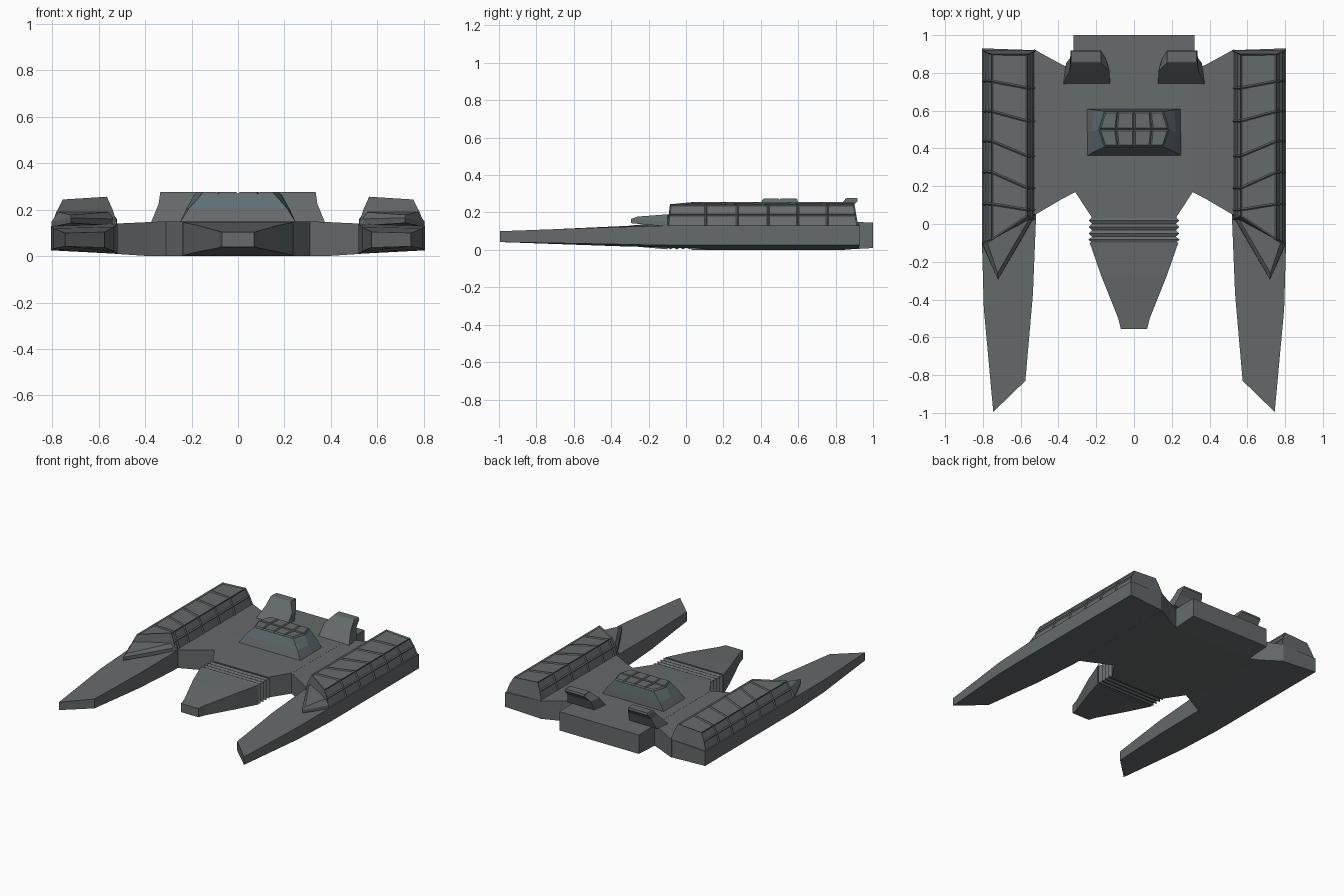
import bpy, bmesh

if "Cube" in bpy.data.objects:
    bpy.data.objects.remove(bpy.data.objects["Cube"])


def material(name, rgb):
    m = bpy.data.materials.new(name)
    m.diffuse_color = (*rgb, 1)
    m.use_nodes = True
    m.node_tree.nodes["Principled BSDF"].inputs["Base Color"].default_value = m.diffuse_color
    return m


HULL = material("hull_grey", (0.13, 0.145, 0.15))
GLASS = material("glass_tint", (0.11, 0.16, 0.17))


def loft(name, rings, closed=True, panels=None, mirror=False, mat=HULL):
    """Skin a list of rings; panels=(faces per ring, inset, depth) adds framed panels."""
    bm = bmesh.new()
    vs = [[bm.verts.new(p) for p in r] for r in rings]
    n = len(rings[0])
    cells = []
    for a, b in zip(vs, vs[1:]):
        for j in range(n if closed else n - 1):
            k = (j + 1) % n
            f = bm.faces.new((a[j], a[k], b[k], b[j]))
            if panels and j < panels[0]:
                cells.append(f)
    if closed:
        bm.faces.new(vs[0])
        bm.faces.new(vs[-1])
        bmesh.ops.recalc_face_normals(bm, faces=bm.faces[:])
    if panels:
        bm.normal_update()
        bmesh.ops.inset_individual(bm, faces=cells, thickness=panels[1],
                                   depth=panels[2], use_even_offset=True)
    me = bpy.data.meshes.new(name)
    bm.to_mesh(me)
    bm.free()
    ob = bpy.data.objects.new(name, me)
    me.materials.append(mat)
    bpy.context.collection.objects.link(ob)
    if mirror:
        ob.modifiers.new("Mirror", 'MIRROR').use_mirror_merge = False
    return ob


def box_ring(y, w, z0, z1):
    return [(-w, y, z0), (w, y, z0), (w, y, z1), (-w, y, z1)]


# Central hull with rear block
loft("central_hull", [box_ring(*s) for s in (
    (1.0, .32, .01, .147), (.82, .32, 0, .15), (.175, .315, 0, .15), (.03, .22, 0, .148))])

# Ribbed neck
loft("ribbed_neck", [box_ring(.035 - i * .0169, .24 if i % 2 else .222,
                              .003 if i % 2 else .012, .147 if i % 2 else .138)
                     for i in range(9)])

# Nose
loft("nose", [box_ring(*s) for s in (
    (-.098, .235, .003, .145), (-.27, .175, .018, .133),
    (-.5, .083, .036, .108), (-.555, .07, .04, .103))])

# Wing bridging hull and pod
loft("wing", [
    [(.30, .81, 0), (.30, .81, .15), (.30, .175, .15), (.30, .175, 0)],
    [(.38, .843, 0), (.38, .843, .147), (.38, .133, .147), (.38, .133, 0)],
    [(.53, .925, .01), (.53, .925, .14), (.53, .045, .14), (.53, .045, .01)]], mirror=True)


# Side pod: inner and outer edges given as (x, y, bottom, top)
def pod_ring(i, o):
    return [(i[0], i[1], i[2]), (o[0], o[1], o[2]), (o[0], o[1], o[3]), (i[0], i[1], i[3])]


loft("side_pod", [
    pod_ring((.52, .92, .01, .14), (.805, .93, .025, .13)),
    pod_ring((.52, 0, .01, .14), (.805, -.1, .025, .13)),
    pod_ring((.535, -.37, .02, .126), (.795, -.45, .032, .12)),
    pod_ring((.575, -.83, .037, .105), (.745, -.995, .042, .1))], mirror=True)

# Panelled cover on the pod: profile points are (x, z, outer side?)
profile = [(.52, .135, 0), (.54, .2, 0), (.565, .256, 0),
           (.755, .244, 1), (.783, .19, 1), (.805, .125, 1)]
inner_y = [.9, .72, .545, .36, .19, .075, .04]
outer_y = [.9, .756, .597, .439, .275, .106, -.085]
cover = []
for i, ys in enumerate(zip(inner_y, outer_y)):
    flare = {0: .02, 6: -.015}.get(i, 0)
    cover.append([(x, ys[s] + flare * (.25 - z) / .12, z) for x, z, s in profile])
loft("pod_cover", cover, panels=(5, .007, -.007), mirror=True)

# Pointed wedge in front of the cover
loft("pod_wedge", [
    [(.805, -.1, .125), (.72, -.295, .143), (.52, .05, .13)],
    [(.803, -.1, .15), (.72, -.295, .165), (.522, .05, .16)],
    [(.775, -.1, .19), (.722, -.26, .178), (.545, .045, .19)]], mirror=True)


# Cockpit base and windshield
def hexagon(xm, xc, y0, ym, y1, z):
    return [(-xm, ym, z), (-xc, y0, z), (xc, y0, z), (xm, ym, z), (xc, y1, z), (-xc, y1, z)]


rim = hexagon(.222, .212, .383, .49, .604, .205)
loft("cockpit_base", [hexagon(.25, .25, .36, .485, .61, .145), rim])
loft("cockpit_windshield", [rim, hexagon(.187, .157, .408, .5, .597, .267)], mat=GLASS)

# Roof window panes
rows = [(.41, .155, .085), (.5, .185, .095), (.595, .155, .085)]
loft("cockpit_roof_panes", [[(x, y, .268) for x in (-a, -b, 0, b, a)] for y, a, b in rows],
     closed=False, panels=(4, .007, .008))

# Swept-back dorsal fins: stations run from root to tip
loft("dorsal_fin", [
    [(.127, .74, .145), (.375, .74, .145), (.36, .85, .145), (.14, .85, .145)],
    [(.13, .81, .225), (.342, .81, .225), (.338, .88, .22), (.15, .88, .22)],
    [(.175, .855, .275), (.335, .855, .275), (.335, .918, .262), (.175, .918, .262)],
    [(.175, .86, .277), (.33, .86, .277), (.33, .915, .277), (.175, .915, .277)]], mirror=True)
